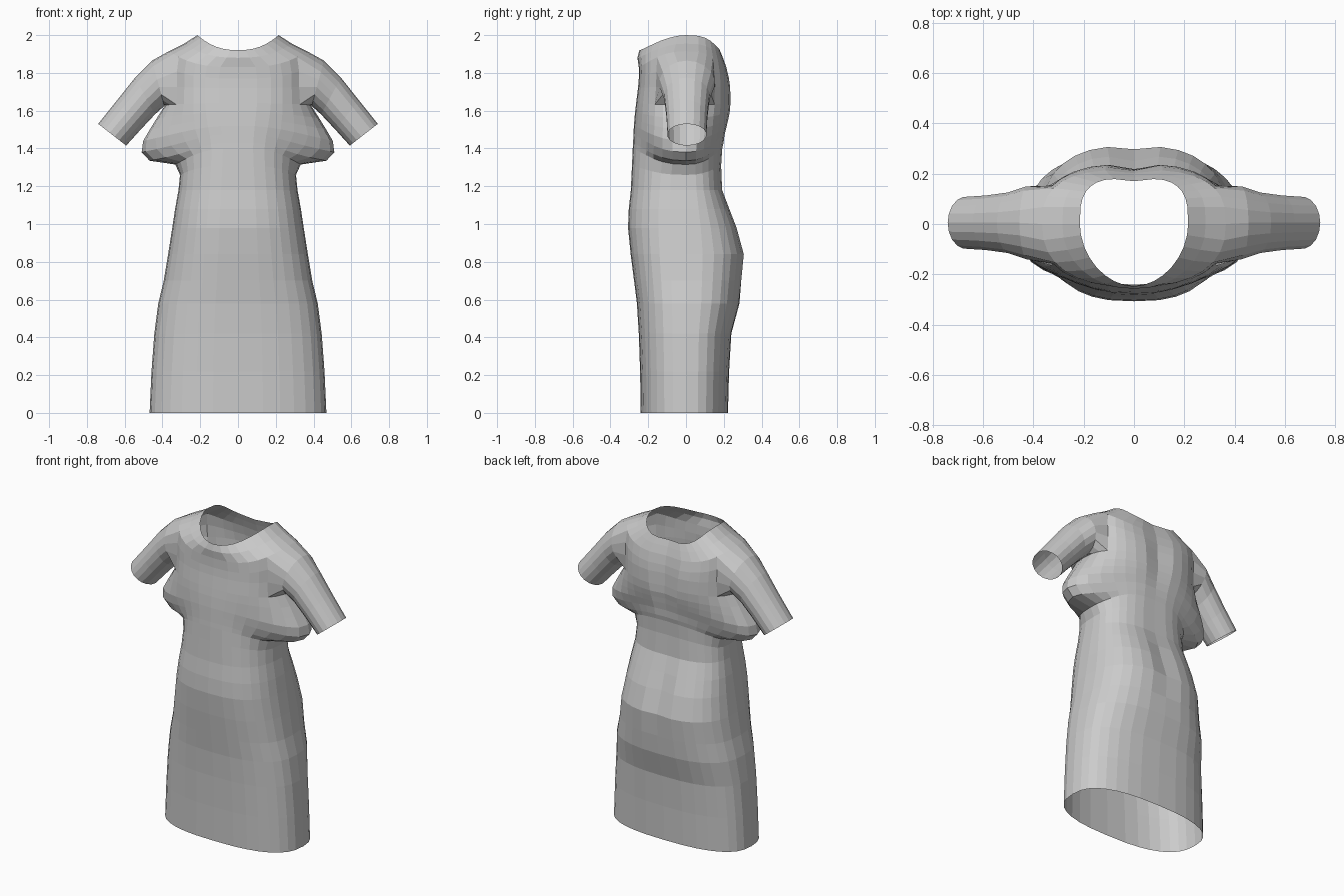
import bpy, bmesh, math
from mathutils import Vector

N = 32          # columns around the body
K = 3           # armhole half width in columns

# Skirt and waist rings: z, half width, front depth, back depth, back groove
skirt = [
    (0.00, 0.468, 0.240, 0.222, 0.0),
    (0.22, 0.458, 0.243, 0.228, 0.0),
    (0.42, 0.443, 0.250, 0.240, 0.0),
    (0.58, 0.422, 0.260, 0.283, 0.0),
    (0.70, 0.393, 0.275, 0.297, 0.005),
    (0.84, 0.370, 0.293, 0.312, 0.015),
    (0.98, 0.348, 0.307, 0.275, 0.025),
    (1.08, 0.333, 0.303, 0.235, 0.015),
    (1.18, 0.315, 0.292, 0.195, 0.005),
]
# Chest rings: z, side lift, half width, side fold, fold sharpness,
# front depth, back depth, back groove, front squareness, back squareness
chest = [
    (1.31, -0.05, 0.307, 0.00, 6, 0.286, 0.190, 0.005, 2.5, 2.5),
    (1.40, -0.085, 0.312, 0.02, 6, 0.282, 0.196, 0.005, 2.4, 2.4),
    (1.43, -0.095, 0.318, 0.15, 7, 0.280, 0.203, 0.005, 2.4, 2.4),
    (1.475, -0.095, 0.328, 0.182, 5, 0.278, 0.210, 0.01, 2.4, 2.4),
    (1.52, -0.08, 0.345, 0.157, 4, 0.276, 0.222, 0.015, 2.4, 2.4),
    (1.555, -0.055, 0.360, 0.107, 4, 0.273, 0.231, 0.02, 2.4, 2.4),
    (1.59, -0.03, 0.375, 0.055, 4, 0.270, 0.238, 0.02, 2.4, 2.4),
    (1.64, -0.01, 0.375, 0.010, 4, 0.264, 0.242, 0.025, 2.5, 2.5),
    (1.72, 0.01, 0.375, 0.00, 4, 0.254, 0.240, 0.025, 2.5, 2.6),
    (1.77, 0.06, 0.375, 0.00, 4, 0.250, 0.232, 0.02, 2.5, 2.7),
    (1.83, 0.085, 0.365, 0.00, 4, 0.250, 0.217, 0.015, 2.4, 2.8),
    (1.88, 0.075, 0.285, 0.00, 4, 0.257, 0.200, 0.015, 2.1, 3.0),
    (1.92, 0.08, 0.215, 0.00, 4, 0.247, 0.185, 0.015, 1.9, 3.2),
]
rings = [(z, 0, w, 0, 4, f, b, g, 2.6, 2.6) for z, w, f, b, g in skirt] + chest
ARM_LOW = len(skirt) + 7
ARM_TOP = ARM_LOW + 3


def spow(v, p):
    return math.copysign(abs(v) ** p, v)


def ring_point(ring, i):
    z, lift, w, fold, sharp, front, back, groove, sq_front, sq_back = ring
    a = 2 * math.pi * i / N
    c, s = math.cos(a), math.sin(a)
    e = 2 / (sq_back if s > 0 else sq_front)
    x = w * spow(c, e) + fold * spow(c, sharp)
    y = spow(s, e) * (back if s > 0 else front)
    if s > 0:
        y -= groove * math.exp(-(x / 0.07) ** 2)
    return Vector((x, y, z + lift * abs(c) ** 2.5))


# Body shell with two armholes
bm = bmesh.new()
grid = [[bm.verts.new(ring_point(r, i)) for i in range(N)] for r in rings]
for r in range(len(rings) - 1):
    for i in range(N):
        side = min((i + K) % N, (i + K - N // 2) % N)
        if ARM_LOW <= r < ARM_TOP and side < 2 * K:
            continue
        j = (i + 1) % N
        bm.faces.new((grid[r][i], grid[r][j], grid[r + 1][j], grid[r + 1][i]))

# Sleeve rings: top x, top z, bottom x, bottom z, half depth
sleeve = [
    (0.455, 1.865, 0.390, 1.625, 0.147),
    (0.545, 1.775, 0.440, 1.580, 0.122),
    (0.640, 1.655, 0.515, 1.500, 0.110),
    (0.740, 1.530, 0.592, 1.415, 0.104),
]


def add_sleeve(sign):
    # Armhole outline from the top, round by the back, under and up the front
    path = [(ARM_TOP, k) for k in range(0, K)]
    path += [(r, K) for r in range(ARM_TOP, ARM_LOW, -1)]
    path += [(ARM_LOW, k) for k in range(K, -K, -1)]
    path += [(r, -K) for r in range(ARM_LOW, ARM_TOP)]
    path += [(ARM_TOP, k) for k in range(-K, 0)]
    loop = [grid[r][k % N if sign > 0 else (N // 2 - k) % N] for r, k in path]
    n = len(loop)
    for tx, tz, bx, bz, d in sleeve:
        new = []
        for q in range(n):
            a = 2 * math.pi * q / n
            t = math.cos(a) / 2
            new.append(bm.verts.new((sign * ((tx + bx) / 2 + (tx - bx) * t),
                                     d * math.sin(a) + 0.005,
                                     (tz + bz) / 2 + (tz - bz) * t)))
        for q in range(n):
            p = (q + 1) % n
            bm.faces.new((loop[q], loop[p], new[p], new[q]))
        loop = new


for sign in (1, -1):
    add_sleeve(sign)

bmesh.ops.delete(bm, geom=[v for v in bm.verts if not v.link_faces], context='VERTS')
bmesh.ops.recalc_face_normals(bm, faces=bm.faces)
mesh = bpy.data.meshes.new("dress")
bm.to_mesh(mesh)
bm.free()
bpy.context.collection.objects.link(bpy.data.objects.new("dress", mesh))
